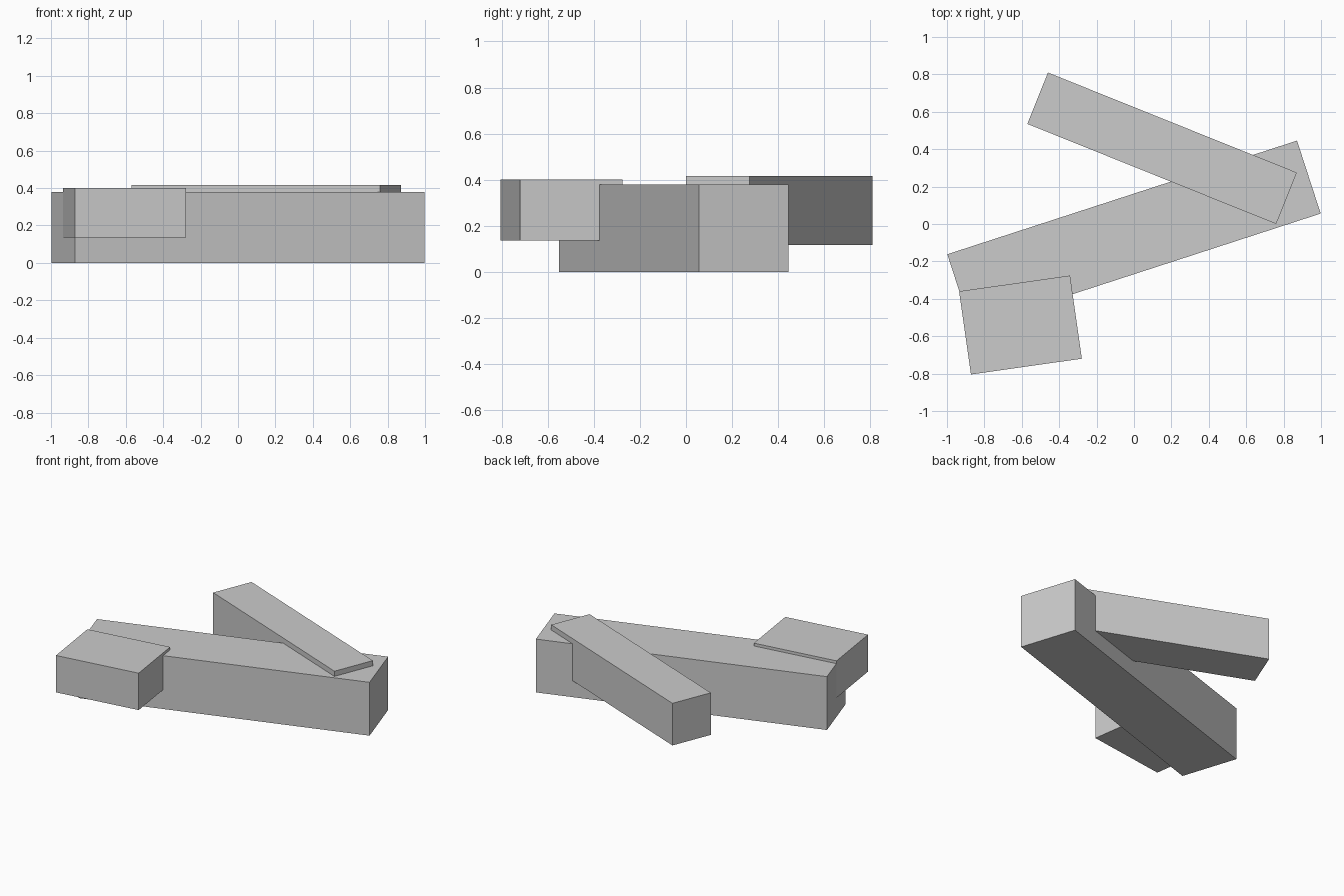
import bpy
from math import radians

if "Cube" in bpy.data.objects:
    bpy.data.objects.remove(bpy.data.objects["Cube"])


def block(name, centre, size, z_range, angle):
    """Box with a footprint centre, length/width, bottom/top and turn about z."""
    z0, z1 = z_range
    bpy.ops.mesh.primitive_cube_add(size=1, location=(*centre, (z0 + z1) / 2),
                                    rotation=(0, 0, radians(angle)))
    obj = bpy.context.object
    obj.name = name
    obj.scale = (*size, z1 - z0)
    bpy.ops.object.transform_apply(location=False, rotation=False, scale=True)
    return obj


# Long central block resting on the ground
block("main_block", (0, -0.053), (1.966, 0.41), (0, 0.38), 18)

# Raised wing crossing the right end of the main block
block("rear_wing", (0.15, 0.405), (1.434, 0.296), (0.117, 0.417), -21.9)

# Short raised block overlapping the front left
block("front_wing", (-0.607, -0.54), (0.599, 0.449), (0.137, 0.4), 8.1)
